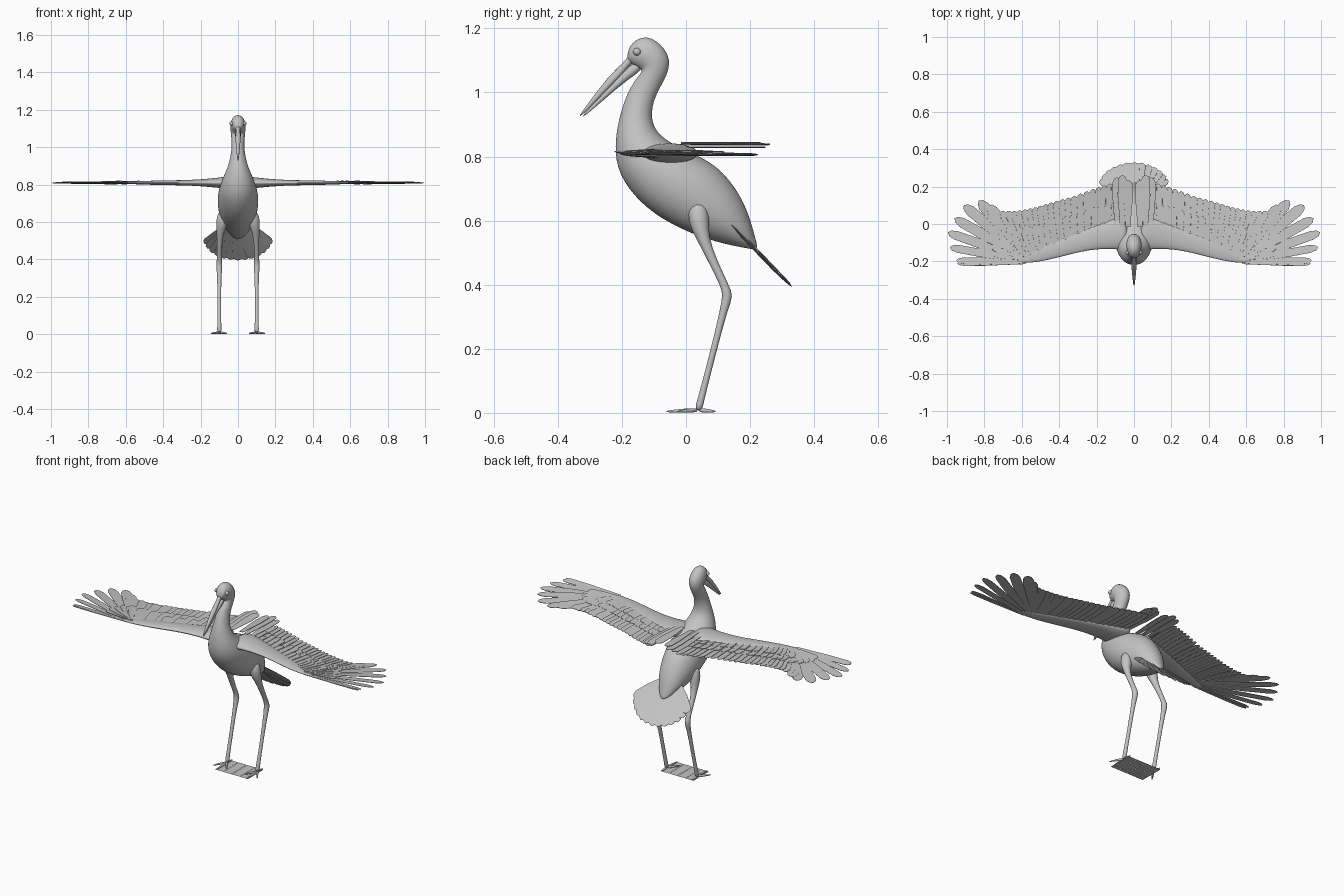
import bpy, bmesh, math
from mathutils import Vector as V

cube = bpy.data.objects.get("Cube")
if cube:
    bpy.data.objects.remove(cube)

grey = bpy.data.materials.new("plain grey")
grey.use_nodes = True
grey.diffuse_color = (0.55, 0.55, 0.55, 1)
grey.node_tree.nodes["Principled BSDF"].inputs["Base Color"].default_value = grey.diffuse_color


def finish(name, bm, smooth=True, subdiv=0, thick=0):
    bmesh.ops.recalc_face_normals(bm, faces=bm.faces)
    me = bpy.data.meshes.new(name)
    bm.to_mesh(me)
    bm.free()
    me.materials.append(grey)
    ob = bpy.data.objects.new(name, me)
    bpy.context.collection.objects.link(ob)
    for p in me.polygons:
        p.use_smooth = smooth
    if subdiv:
        mod = ob.modifiers.new("Subdivision", "SUBSURF")
        mod.levels = mod.render_levels = subdiv
    if thick:
        ob.modifiers.new("Thickness", "SOLIDIFY").thickness = thick
    return ob


def loft(name, rings, n=12, subdiv=2):
    """Skin ellipses, each given by two opposite points and a sideways half axis."""
    bm = bmesh.new()
    loops = []
    for a, b, side in rings:
        mid, half = (V(a) + V(b)) / 2, (V(b) - V(a)) / 2
        loops.append([bm.verts.new(mid + half * math.cos(t) + V(side) * math.sin(t))
                      for t in (2 * math.pi * i / n for i in range(n))])
    for r, s in zip(loops, loops[1:]):
        for i in range(n):
            bm.faces.new((r[i], r[(i + 1) % n], s[(i + 1) % n], s[i]))
    bm.faces.new(loops[0])
    bm.faces.new(loops[-1])
    return finish(name, bm, subdiv=subdiv)


def limb(name, pts, n=10, subdiv=1):
    """Round tube through (point, radius) pairs."""
    rings = []
    for i, (p, r) in enumerate(pts):
        d = (V(pts[min(i + 1, len(pts) - 1)][0]) - V(pts[max(i - 1, 0)][0])).normalized()
        side = d.orthogonal().normalized()
        up = d.cross(side)
        rings.append((V(p) - up * r, V(p) + up * r, side * r))
    return loft(name, rings, n, subdiv)


def feather(bm, base, tip, width, normal=V((0, 0, 1)), tilt=0.0):
    """Flat blade with a blunt rounded tip, tilted so that neighbours overlap."""
    base, tip = V(base), V(tip)
    side = (tip - base).cross(normal).normalized() * width / 2 + normal * tilt
    outline = [(0, .5), (.6, 1), (.9, .95), (.97, .6), (1, 0)]
    pts = [base.lerp(tip, t) + side * w for t, w in outline]
    pts += [base.lerp(tip, t) - side * w for t, w in reversed(outline[:-1])]
    bm.faces.new([bm.verts.new(p) for p in pts])


def along(path, t):
    """Point at fraction t of a polyline with evenly weighted spans."""
    f = t * (len(path) - 1)
    i = min(int(f), len(path) - 2)
    return V(path[i]).lerp(V(path[i + 1]), f - i)


# Body, neck and head: front/under point, back/upper point, half width
body = [(-.185, 1.10, -.182, 1.13, .014), (-.165, 1.085, -.165, 1.163, .032),
        (-.14, 1.07, -.112, 1.184, .042), (-.138, 1.065, -.045, 1.12, .041),
        (-.155, 1.045, -.054, 1.055, .036), (-.185, 1.0, -.098, .99, .033),
        (-.212, .915, -.112, .915, .047), (-.225, .83, -.08, .86, .078),
        (-.215, .745, .0, .82, .103), (-.15, .655, .09, .782, .114),
        (-.05, .585, .155, .71, .105), (.07, .538, .195, .63, .08),
        (.16, .518, .213, .56, .047), (.222, .508, .224, .518, .012)]
loft("body", [((0, a, b), (0, c, d), (w, 0, 0)) for a, b, c, d, w in body], 16)

# Bill in two halves
limb("upper_bill", [((0, -.15, 1.125), .028), ((0, -.2, 1.075), .018),
                    ((0, -.27, .997), .011), ((0, -.335, .922), .003)])
limb("lower_bill", [((0, -.14, 1.09), .022), ((0, -.19, 1.052), .014),
                    ((0, -.26, .985), .009), ((0, -.325, .922), .003)])

# Tail fan
bm = bmesh.new()
down, normal = V((0, .69, -.72)), V((0, .72, .69))
for i in range(-6, 7):
    a = math.radians(44) * i / 6
    length = .312 - .055 * (i / 6) ** 2
    root = V((0, .115, .62)) - normal * abs(i) * .001
    feather(bm, root, root + (down * math.cos(a) + V((math.sin(a), 0, 0))) * length,
            .058, normal, .003)
finish("tail_feathers", bm, False, thick=.002)

# Ground plate in four strips
bm = bmesh.new()
for i in range(4):
    x = -.11 + .055 * i
    bm.faces.new([bm.verts.new((x + dx, y, .002)) for dx, y in
                  ((0, -.06), (.053, -.06), (.053, .085), (0, .085))])
finish("ground_plate", bm, False)

# Trailing edge and feather roots of the wing, from body to wing tip
secondary_tips = [(.1, .225), (.2, .195), (.32, .15), (.43, .12), (.53, .09), (.63, .07), (.74, .068)]
secondary_roots = [(.1, -.05), (.2, -.07), (.3, -.1), (.4, -.13), (.48, -.16), (.54, -.175), (.57, -.18)]
primary_tips = [(.78, .1), (.83, .125), (.91, .1), (.96, .03), (.995, -.045), (.985, -.125), (.95, -.195), (.945, -.212)]

for s, label in ((1, "left"), (-1, "right")):
    # Wing arm
    arm = [(.03, -.15, .05, .04), (.1, -.135, .04, .028), (.24, -.137, -.02, .015),
           (.4, -.18, -.08, .013), (.52, -.207, -.13, .01), (.63, -.212, -.175, .004)]
    loft(label + "_wing_arm", [((s * x, f, .81), (s * x, b, .81), (0, 0, h)) for x, f, b, h in arm])

    # Flight feathers
    bm = bmesh.new()
    for i in range(22):
        r, t = along(secondary_roots, i / 21), along(secondary_tips, i / 21)
        feather(bm, (s * r.x, r.y, .81), (s * t.x, t.y, .807), .045, tilt=.004 * s)
    for i, (x, y) in enumerate(primary_tips):
        f = i / 7
        feather(bm, (s * (.56 + .02 * f), -.175 - .033 * f, .81),
                (s * x, y, .806 + .001 * i), .062 - .036 * f ** 2, tilt=.003 * s)
    finish(label + "_flight_feathers", bm, False, thick=.002)

    # Shorter coverts lying over the flight feathers
    bm = bmesh.new()
    for row, reach in enumerate((.62, .42)):
        for i in range(18):
            r, t = along(secondary_roots, i / 17), along(secondary_tips, i / 17)
            t = r.lerp(t, reach)
            feather(bm, (s * r.x, r.y, .814 + .002 * row), (s * t.x, t.y, .813 + .003 * row),
                    .045, tilt=.003 * s)
    for i, (x, y) in enumerate(primary_tips[:6]):
        t = V((.57, -.18)).lerp(V((x, y)), .45)
        feather(bm, (s * .56, -.18, .814), (s * t.x, t.y, .813), .045, tilt=.003 * s)
    finish(label + "_coverts", bm, False, thick=.002)

    # Long inner feathers folded over the back
    bm = bmesh.new()
    for x, y, z in ((.032, .235, .842), (.062, .262, .838), (.09, .25, .83)):
        feather(bm, (s * x, -.015, z), (s * x, y, z), .05, tilt=.002 * s)
    finish(label + "_back_feathers", bm, False, thick=.002)

    # Leg with thigh, joint and shank
    limb(label + "_leg", [((s * .075, .035, .66), .03), ((s * .085, .04, .6), .038),
                          ((s * .095, .05, .55), .02), ((s * .1, .085, .47), .014),
                          ((s * .1, .122, .395), .013), ((s * .1, .131, .365), .019),
                          ((s * .1, .12, .33), .012), ((s * .1, .08, .17), .01),
                          ((s * .1, .046, .04), .011), ((s * .1, .038, .006), .014)])
    # Toes
    for toe, x, y in (("middle", .1, -.066), ("inner", .056, -.03), ("outer", .148, -.03), ("hind", .1, .095)):
        limb(f"{label}_{toe}_toe", [((s * .1, .038, .009), .009), ((s * (.1 + x) / 2, (.038 + y) / 2, .007), .006),
                                    ((s * x, y, .004), .003)], 8)

    # Eye
    bpy.ops.mesh.primitive_uv_sphere_add(segments=16, ring_count=8, radius=.012,
                                         location=(s * .033, -.153, 1.127))
    eye = bpy.context.object
    eye.name = label + "_eye"
    eye.data.materials.append(grey)
    bpy.ops.object.shade_smooth_by_angle()
